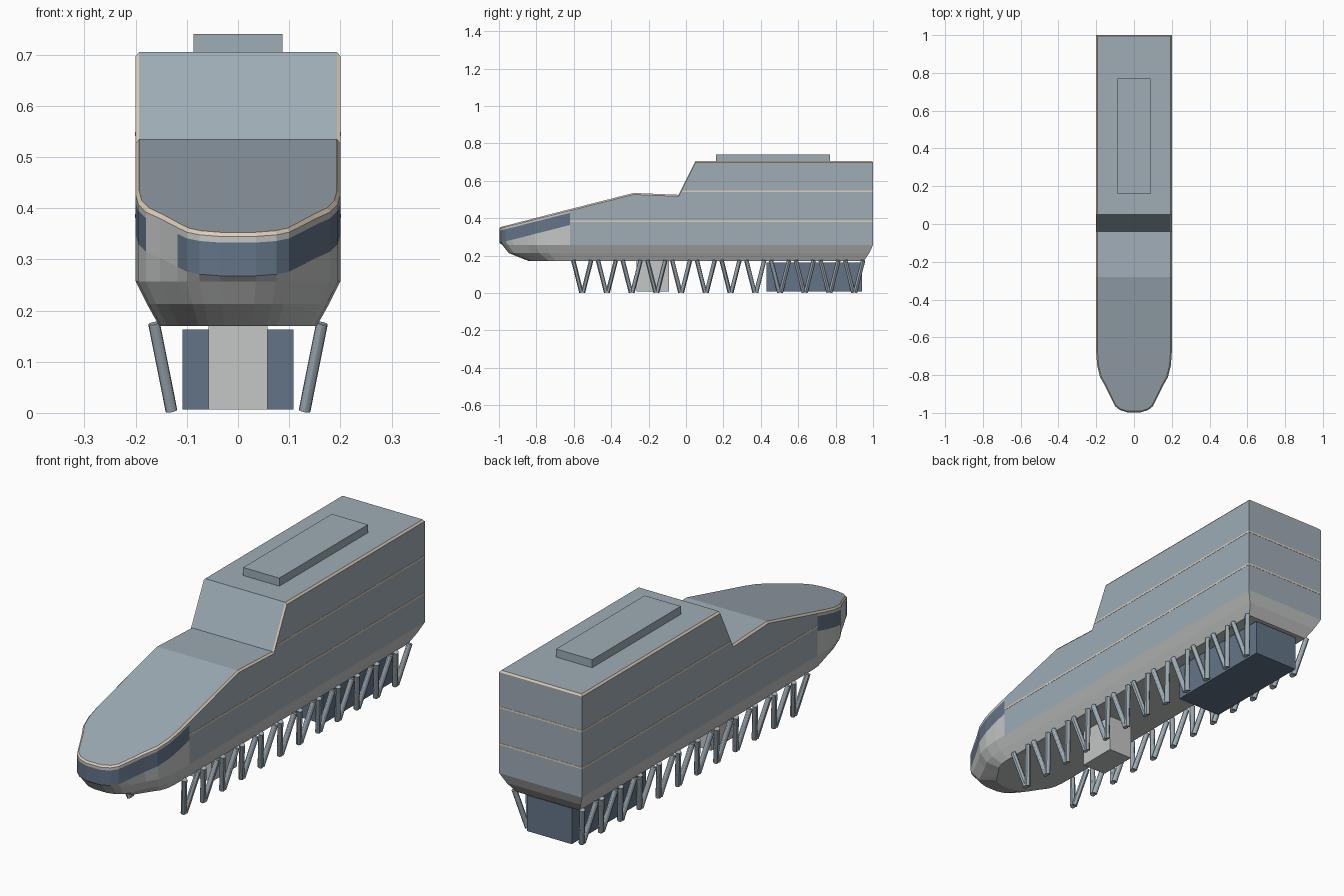
import bpy
import bmesh
from mathutils import Vector

cube = bpy.data.objects.get("Cube")
if cube:
    bpy.data.objects.remove(cube, do_unlink=True)


def make_material(name, rgb):
    linear = [((c + 0.055) / 1.055) ** 2.4 for c in rgb] + [1.0]
    mat = bpy.data.materials.new(name)
    mat.use_nodes = True
    mat.diffuse_color = linear
    mat.node_tree.nodes["Principled BSDF"].inputs["Base Color"].default_value = linear
    return mat


HULL = make_material("blue grey", (0.62, 0.675, 0.71))
PALE = make_material("pale grey", (0.77, 0.78, 0.775))
GLASS = make_material("slate blue", (0.39, 0.455, 0.53))
TRIM = make_material("cream trim", (0.88, 0.81, 0.72))


def add_object(name, bm, *mats):
    bmesh.ops.recalc_face_normals(bm, faces=bm.faces)
    mesh = bpy.data.meshes.new(name)
    bm.to_mesh(mesh)
    bm.free()
    for mat in mats:
        mesh.materials.append(mat)
    obj = bpy.data.objects.new(name, mesh)
    bpy.context.collection.objects.link(obj)
    return obj


def add_box(name, half_width, y0, y1, z0, z1, mat):
    bm = bmesh.new()
    bmesh.ops.create_cube(bm, size=1)
    bmesh.ops.scale(bm, vec=(2 * half_width, y1 - y0, z1 - z0), verts=bm.verts)
    bmesh.ops.translate(bm, vec=(0, (y0 + y1) / 2, (z0 + z1) / 2), verts=bm.verts)
    return add_object(name, bm, mat)


# Roof line along the length, and half of the plan outline from stern to nose
ROOF = [(-1, 0.352), (-0.28, 0.535), (-0.04, 0.525), (0.05, 0.705), (1, 0.705)]
PLAN = [(0.2, 1), (0.2, 0.05), (0.2, -0.04), (0.2, -0.28), (0.2, -0.62),
        (0.2, -0.68), (0.195, -0.75), (0.18, -0.81), (0.152, -0.86),
        (0.118, -0.93), (0.1, -0.965), (0.075, -0.985), (0.035, -0.997)]
NOSE_START = -0.62


def roof_height(y):
    for (y0, z0), (y1, z1) in zip(ROOF, ROOF[1:]):
        if y <= y1:
            return z0 + (z1 - z0) * (y - y0) / (y1 - y0)
    return ROOF[-1][1]


# Each ring: width scale, nose end, stern end, height, height is below the roof
RINGS = [(0.77, -0.84, 0.95, 0.17, False),
         (0.89, -0.95, 0.98, 0.213, False),
         (1, -0.985, 1, 0.257, False),
         (1, -1, 1, -0.085, True),
         (1, -1, 1, -0.02, True),
         (1, -1, 1, -0.008, True),
         (0.965, -0.994, 0.995, 0, True)]
KEEL_ROWS, LOWER_ROW, WINDOW_ROW, BROW_ROW, RIM_ROW = (0, 1), 2, 3, 4, 5

# Hull: stacked rings joined by strips, closed by a deck and a floor
outline = PLAN + [(-x, y) for x, y in reversed(PLAN)]
count = len(outline)
bm = bmesh.new()
rings = []
for scale, nose, stern, height, from_roof in RINGS:
    ring = []
    for x, y in outline:
        ry = y
        if y < NOSE_START:
            ry = NOSE_START + (y - NOSE_START) * (nose - NOSE_START) / (-1 - NOSE_START)
        elif y == 1:
            ry = stern
        z = height + roof_height(y) if from_roof else height
        ring.append(bm.verts.new((x * scale, ry, z)))
    rings.append(ring)

for row in range(len(rings) - 1):
    for i in range(count):
        j = (i + 1) % count
        face = bm.faces.new((rings[row][i], rings[row][j],
                             rings[row + 1][j], rings[row + 1][i]))
        middle = face.calc_center_median()
        in_nose = middle.y < NOSE_START
        window_gap = middle.x < 0 and -0.93 < middle.y < -0.81
        if row == RIM_ROW:
            face.material_index = 3
        elif row == WINDOW_ROW and in_nose and not window_gap:
            face.material_index = 2
        elif row in KEEL_ROWS or in_nose:
            face.material_index = 1

for i in range(len(PLAN) - 1):
    a, b = count - 1 - i, count - 2 - i
    bm.faces.new((rings[-1][i], rings[-1][i + 1], rings[-1][b], rings[-1][a]))
    bm.faces.new((rings[0][i], rings[0][i + 1], rings[0][b], rings[0][a])).material_index = 1
add_object("hull", bm, HULL, PALE, GLASS, TRIM)

# Cream bands standing just proud of the sides and stern
add_box("lower_band", 0.201, -0.62, 1.001, 0.381, 0.389, TRIM)
add_box("upper_band", 0.201, -0.02, 1.001, 0.541, 0.549, TRIM)

# Roof housing and the two boxes under the floor
add_box("roof_housing", 0.087, 0.16, 0.77, 0.70, 0.74, HULL)
add_box("front_underbox", 0.058, -0.265, -0.09, 0.007, 0.175, PALE)
add_box("rear_underbox", 0.108, 0.43, 0.94, 0.007, 0.163, GLASS)


# Legs: a row of V-shaped strut pairs on each side
def add_strut(bm, start, end, radius):
    axis = end - start
    made = bmesh.ops.create_cone(bm, cap_ends=True, segments=12, radius1=radius,
                                 radius2=radius, depth=axis.length)["verts"]
    turn = Vector((0, 0, 1)).rotation_difference(axis).to_matrix()
    bmesh.ops.rotate(bm, verts=made, matrix=turn, cent=(0, 0, 0))
    bmesh.ops.translate(bm, verts=made, vec=(start + end) / 2)


for name, side in (("left_legs", 1), ("right_legs", -1)):
    bm = bmesh.new()
    for n in range(12):
        y = -0.555 + n * 0.1322
        for lean in (-0.048, 0.048):
            foot = Vector((side * 0.13, y + lean * 0.1, 0.004))
            top = Vector((side * 0.164, y + lean, 0.175))
            add_strut(bm, foot, top, 0.0115)
    legs = add_object(name, bm, HULL)
    bpy.ops.object.select_all(action='DESELECT')
    legs.select_set(True)
    bpy.context.view_layer.objects.active = legs
    bpy.ops.object.shade_smooth_by_angle()
